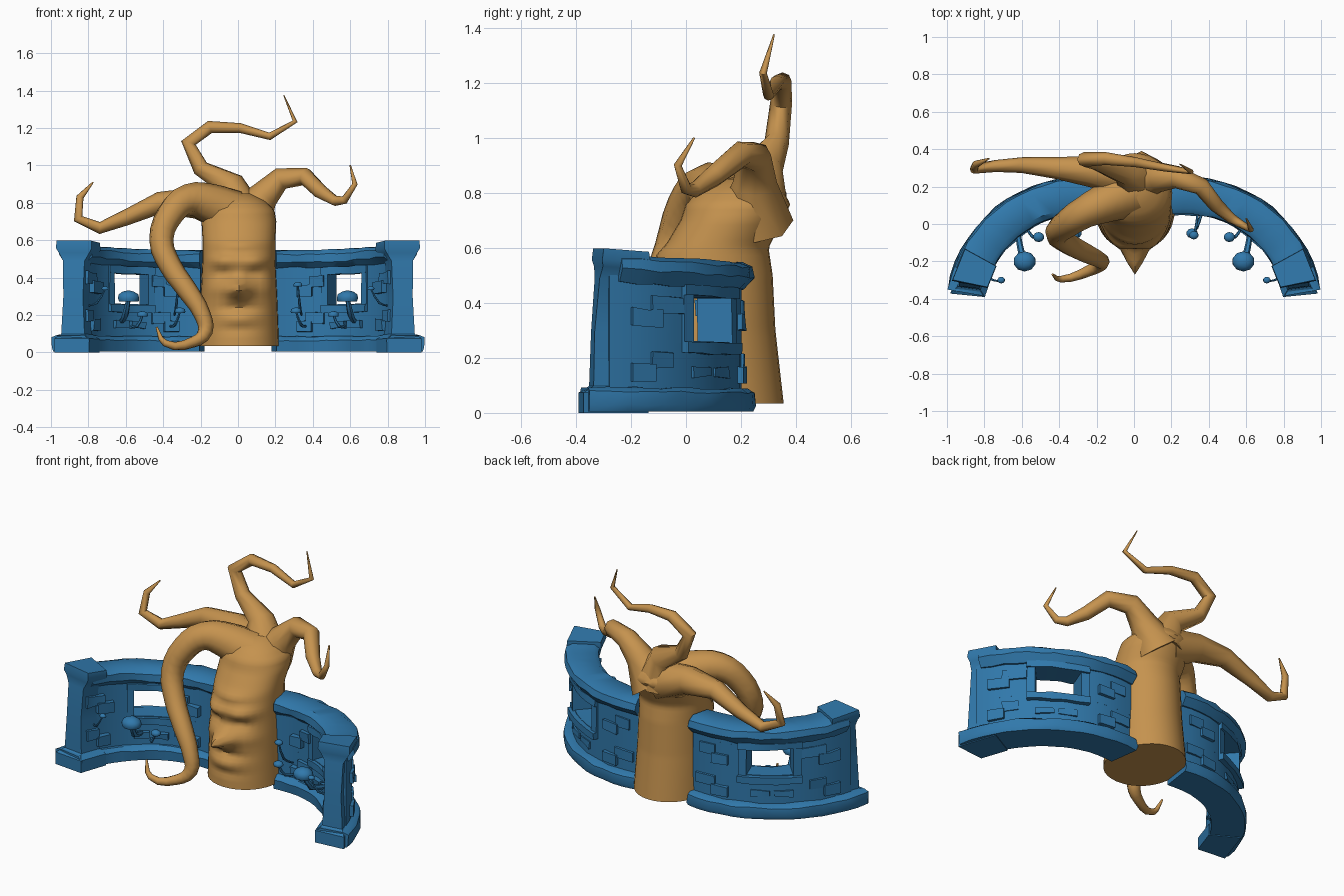
import bpy, bmesh, math, random
from mathutils import Vector, Matrix

random.seed(4)
cube = bpy.data.objects.get("Cube")
if cube:
    bpy.data.objects.remove(cube)


def material(name, rgb):
    m = bpy.data.materials.new(name)
    m.use_nodes = True
    m.diffuse_color = (*rgb, 1)
    m.node_tree.nodes["Principled BSDF"].inputs["Base Color"].default_value = (*rgb, 1)
    return m


BLUE = material("wall blue", (0.03, 0.19, 0.41))
BROWN = material("bark brown", (0.56, 0.29, 0.077))


def finish(ob, mat, mirror=False, angle=40):
    ob.data.materials.append(mat)
    bpy.ops.object.select_all(action='DESELECT')
    ob.select_set(True)
    bpy.context.view_layer.objects.active = ob
    bpy.ops.object.shade_smooth_by_angle(angle=math.radians(angle))
    if mirror:
        ob.modifiers.new("Mirror", 'MIRROR').use_mirror_merge = False
    return ob


def mesh_object(name, bm, mat, **kw):
    bmesh.ops.recalc_face_normals(bm, faces=bm.faces)
    me = bpy.data.meshes.new(name)
    bm.to_mesh(me)
    bm.free()
    ob = bpy.data.objects.new(name, me)
    bpy.context.collection.objects.link(ob)
    return finish(ob, mat, **kw)


def loft(bm, rings):
    """Skin closed rings of points and cap both ends."""
    vs = [[bm.verts.new(p) for p in r] for r in rings]
    n = len(vs[0])
    for a, b in zip(vs, vs[1:]):
        for i in range(n):
            bm.faces.new((a[i], a[(i + 1) % n], b[(i + 1) % n], b[i]))
    bm.faces.new(vs[0])
    bm.faces.new(vs[-1])


# Curved wall: each half is an arc about its own centre
def on_arc(deg, r, z):
    a = math.radians(deg)
    return Vector((0.28 + r * math.cos(a), -0.477 + r * math.sin(a),
                   z * (1 - 0.09 * math.sin(a))))


def sweep(bm, profile, a0, a1, jitter=0.0):
    steps = max(1, round((a1 - a0) / 6))
    rings = []
    for i in range(steps + 1):
        deg = a0 + (a1 - a0) * i / steps
        rings.append([on_arc(deg, r + random.uniform(-jitter, jitter),
                             z + random.uniform(-jitter, jitter) * (z > 0.02)) for r, z in profile])
    loft(bm, rings)


def block(bm, a0, a1, r0, r1, z0, z1, jitter=0.0):
    sweep(bm, [(r0, z0), (r1, z0), (r1, z1), (r0, z1)], a0, a1, jitter)


def arc_part(name, profile, a0, a1, jitter):
    bm = bmesh.new()
    sweep(bm, profile, a0, a1, jitter)
    mesh_object(name, bm, BLUE, mirror=True)


END = 98
arc_part("wall_base", [(.53, .005), (.72, .005), (.73, .03), (.725, .08), (.70, .095),
                       (.55, .095), (.525, .07)], 10, END, .004)
arc_part("wall_cap", [(.53, .53), (.57, .49), (.69, .49), (.725, .54), (.715, .58),
                      (.68, .598), (.56, .598), (.53, .575)], 20, END, .005)

# Wall body leaves a window opening
bm = bmesh.new()
for a0, a1, z0, z1 in ((17, END, .08, .28), (17, END, .46, .53),
                       (17, 46, .27, .47), (70, END, .27, .47)):
    block(bm, a0, a1, .565, .68, z0, z1)
mesh_object("wall_body", bm, BLUE, mirror=True)

# Window frame: sill, lintel and jambs
bm = bmesh.new()
block(bm, 43, 73, .545, .71, .23, .275, .004)
block(bm, 43, 73, .55, .70, .455, .5, .004)
for a in (43, 69):
    block(bm, a, a + 4, .555, .69, .265, .465, .003)
mesh_object("window_frame", bm, BLUE, mirror=True)

# Raised stones, in staggered pairs on both faces of the wall
bm = bmesh.new()
for a in (24, 78):
    for z in (.12, .33):
        for out, side, up in ((.697, 0, 0), (.69, 7, .05)):
            w = random.uniform(8, 12)
            block(bm, a + side, a + side + w, .66, out, z + up, z + up + .065, .005)
            block(bm, a - side, a - side + w, 1.232 - out, .6, z + up, z + up + .065, .005)
for a in (47, 58):
    block(bm, a, a + 9, .54, .69, .14, .18, .006)
mesh_object("wall_stones", bm, BLUE, mirror=True)

# End pillar: leaning shaft with flared foot and head (height, end angle, flare)
bm = bmesh.new()
loft(bm, [[on_arc(a, r, z) for a, r in
           ((start, .565 - grow), (start - 1, .67 + grow), (25 + grow * 90, .67 + grow), (25 + grow * 90, .565 - grow))]
          for z, start, grow in ((0, 9.5, .04), (.075, 9.5, .04), (.1, 13, .01), (.3, 13.5, 0), (.5, 15, .005),
                                 (.545, 15.5, .03), (.57, 15, .045), (.612, 15.5, .042))])
mesh_object("end_pillar", bm, BLUE, mirror=True)


# Tapered stems and branches follow a path of (x, y, z, radius)
def branch(name, path, mat, smooth=1, **kw):
    cu = bpy.data.curves.new(name, 'CURVE')
    cu.dimensions = '3D'
    cu.bevel_depth = 1
    cu.bevel_resolution = 1 if mat == BLUE else 2
    cu.use_fill_caps = True
    cu.resolution_u = smooth
    sp = cu.splines.new('BEZIER')
    sp.bezier_points.add(len(path) - 1)
    for p, (x, y, z, r) in zip(sp.bezier_points, path):
        p.co = (x, y, z)
        p.radius = r
        p.handle_left_type = p.handle_right_type = 'AUTO'
    ob = bpy.data.objects.new(name, cu)
    bpy.context.collection.objects.link(ob)
    bpy.ops.object.select_all(action='DESELECT')
    ob.select_set(True)
    bpy.context.view_layer.objects.active = ob
    bpy.ops.object.convert(target='MESH')
    return finish(bpy.context.object, mat, **kw)


# Mushrooms growing from the inner wall face
def mushroom(x, y, z, size, root):
    rx, ry, rz = root
    branch("mushroom_stem", [(rx, ry, rz, size * .25), ((x + rx) / 2, (y + ry) / 2 - .02, (z + rz) / 2 - .03, size * .3),
                             (x, y, z, size * .2)], BLUE, 2, mirror=True)
    bm = bmesh.new()
    bmesh.ops.create_icosphere(bm, subdivisions=2, radius=size,
                               matrix=Matrix.Translation((x, y, z)) @ Matrix.Diagonal((1, .9, .7, 1)))
    for v in bm.verts:
        v.co.z = max(v.co.z, z - size * .3)
    mesh_object("mushroom_cap", bm, BLUE, mirror=True)


mushroom(.585, -.2, .29, .06, (.62, -.06, .17))
mushroom(.51, -.07, .2, .03, (.57, -.03, .14))
mushroom(.32, -.06, .36, .025, (.34, .05, .2))
mushroom(.31, -.05, .22, .03, (.36, .05, .14))
mushroom(.71, -.3, .34, .02, (.8, -.26, .25))

# Trunk: lofted sections (height, depth centre, half width, half depth)
KEYS = ((.035, .105, .215, .25), (.3, .095, .205, .23), (.5, .10, .195, .215), (.6, .11, .195, .19),
        (.7, .165, .2, .185), (.76, .19, .19, .19), (.81, .2, .14, .15), (.85, .21, .06, .07))
# Face bumps: x, z, width, height, push
FACE = ((0, .335, .055, .045, .14), (.1, .49, .08, .035, .04), (-.1, .49, .08, .035, .04),
        (.08, .42, .04, .025, -.03), (-.08, .42, .04, .025, -.03), (.14, .34, .05, .04, .02),
        (-.14, .34, .05, .04, .02), (0, .235, .1, .02, -.02), (0, .18, .1, .03, .02),
        (0, .12, .1, .015, -.01), (0, .57, .13, .025, .02))


def trunk_ring(z, sides=32):
    for k0, k1 in zip(KEYS, KEYS[1:]):
        if z <= k1[0] + 1e-6:
            break
    t = (z - k0[0]) / (k1[0] - k0[0])
    cy, rx, ry = (a + (b - a) * t for a, b in zip(k0[1:], k1[1:]))
    ring = []
    for i in range(sides):
        a = math.tau * i / sides
        s = math.sin(a)
        x, y = rx * math.cos(a), cy + ry * s
        if s < 0:
            push = sum(p * math.exp(-((x - bx) / w) ** 2 - ((z - bz) / h) ** 2) for bx, bz, w, h, p in FACE)
            y = cy - ry * abs(s) ** .85 + push * s
        ring.append((x + .005, y, z))
    return ring


bm = bmesh.new()
ROWS = 44
loft(bm, [trunk_ring(.035 + (.85 - .035) * i / ROWS) for i in range(ROWS + 1)])
mesh_object("trunk", bm, BROWN, angle=50)

# Four branches sprouting from the crown
branch("front_arm", [(-.03, .16, .74, .13), (-.16, .11, .8, .105), (-.27, .06, .815, .085), (-.36, 0, .74, .075),
                     (-.41, -.05, .6, .065), (-.36, -.1, .46, .06), (-.27, -.15, .33, .055),
                     (-.19, -.19, .2, .045), (-.175, -.21, .11, .04), (-.24, -.25, .055, .03),
                     (-.39, -.295, .05, .018), (-.435, -.27, .135, .006)], BROWN, 3, angle=60)
branch("right_branch", [(-.02, .25, .74, .12), (-.22, .28, .8, .085), (-.42, .3, .8, .058), (-.6, .315, .72, .042),
                        (-.74, .31, .665, .032), (-.855, .295, .715, .026), (-.845, .32, .83, .02),
                        (-.775, .35, .91, .004)], BROWN, angle=60)
branch("left_branch", [(.04, .25, .7, .14), (.14, .25, .84, .08), (.23, .25, .93, .06), (.36, .2, .94, .048),
                       (.44, .1, .86, .04), (.52, .03, .81, .028), (.57, 0, .815, .022),
                       (.625, -.03, .9, .015), (.6, .03, 1, .004)], BROWN, angle=60)
branch("top_branch", [(.0, .24, .74, .14), (-.04, .28, .9, .075), (-.2, .33, .985, .045), (-.265, .345, 1.12, .04),
                      (-.15, .35, 1.205, .034), (.01, .33, 1.2, .026), (.17, .3, 1.155, .02),
                      (.305, .28, 1.235, .014), (.245, .32, 1.375, .003)], BROWN, angle=60)
